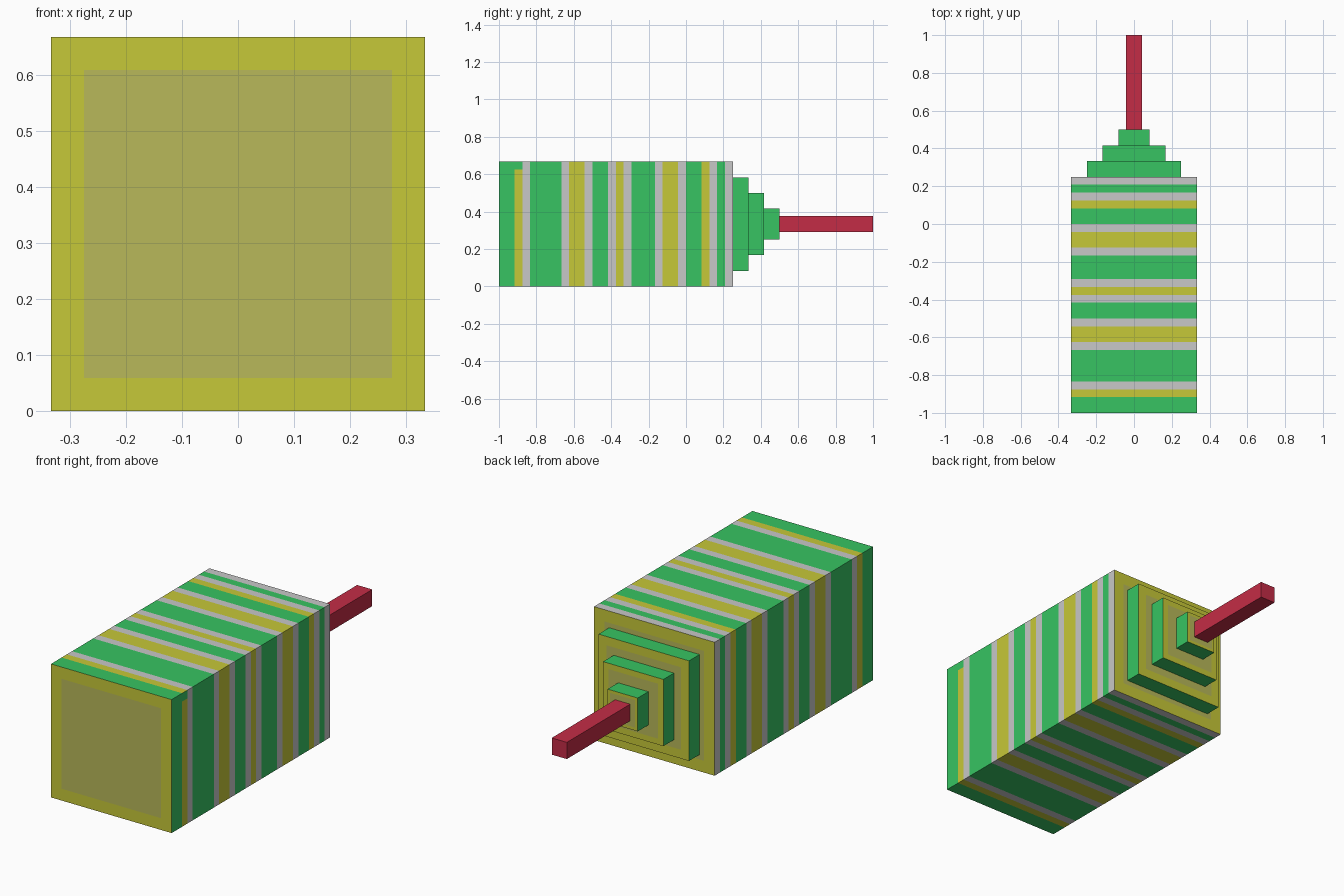
import bpy, bmesh
from mathutils import Matrix, Vector

cube = bpy.data.objects.get("Cube")
if cube:
    bpy.data.objects.remove(cube, do_unlink=True)

U = 1 / 24          # grid unit shared by all parts
MID = 8 * U         # height of the central axis


def material(name, srgb):
    lin = [((c / 255 + 0.055) / 1.055) ** 2.4 for c in srgb] + [1]
    m = bpy.data.materials.new(name)
    m.use_nodes = True
    m.diffuse_color = lin
    m.node_tree.nodes["Principled BSDF"].inputs["Base Color"].default_value = lin
    return m


MATS = [material("green", (55, 196, 98)), material("light grey", (200, 200, 200)),
        material("yellow", (198, 200, 56)), material("olive grey", (184, 184, 90)),
        material("red", (196, 44, 70))]
GREEN, GREY, YELLOW, OLIVE, RED = range(5)


def box(half, y0, y1):
    """Square bar along y, sizes in grid units."""
    bm = bmesh.new()
    bmesh.ops.create_cube(bm, size=1, matrix=Matrix.Translation((0, (y0 + y1) / 2 * U, MID))
                          @ Matrix.Diagonal((2 * half * U, (y1 - y0) * U, 2 * half * U, 1)))
    bm.normal_update()
    return bm


def end_panels(bm, half):
    """Yellow end faces with an inset olive square."""
    ends = [f for f in bm.faces if abs(f.normal.y) > 0.9]
    rims = bmesh.ops.inset_individual(bm, faces=ends, thickness=half * U / 4)["faces"]
    for f in rims:
        f.material_index = YELLOW
    for f in ends:
        f.material_index = OLIVE


def cut(bm, faces, co, no):
    geom = set(faces)
    for f in faces:
        geom.update(f.edges, f.verts)
    bmesh.ops.bisect_plane(bm, geom=list(geom), plane_co=co, plane_no=no)


def finish(name, bm):
    me = bpy.data.meshes.new(name)
    bm.to_mesh(me)
    bm.free()
    for m in MATS:
        me.materials.append(m)
    ob = bpy.data.objects.new(name, me)
    bpy.context.collection.objects.link(ob)


# Striped body: one letter per grid unit, front to back
stripes = "GGYSGGGGSYYSGGSYSGGGSYYSGGYSGS"
code = {"G": GREEN, "S": GREY, "Y": YELLOW}
body = box(8, -24, 6)
for i in range(1, len(stripes)):
    if stripes[i] != stripes[i - 1]:
        cut(body, list(body.faces), (0, (i - 24) * U, 0), (0, 1, 0))
body.normal_update()
# the front yellow stripe stops short of the top on the left side
short = [f for f in body.faces if f.normal.x > 0.9
         and -22 * U < f.calc_center_median().y < -21 * U]
cut(body, short, (0, 0, 15 * U), (0, 0, 1))
for f in body.faces:
    c = f.calc_center_bounds()
    if abs(f.normal.y) < 0.9:
        f.material_index = code[stripes[min(29, int(c.y / U + 24))]]
    if f.normal.x > 0.9 and c.z > 15 * U:
        f.material_index = GREEN
end_panels(body, 8)
finish("striped_body", body)

# Stepped tiers narrowing towards the back
for n, half in enumerate((6, 4, 2)):
    tier = box(half, 6 + 2 * n, 8 + 2 * n)
    hidden = [f for f in tier.faces if f.normal.y < -0.9]
    bmesh.ops.delete(tier, geom=hidden, context="FACES_ONLY")
    end_panels(tier, half)
    finish(f"tier_{n + 1}", tier)

# Rod at the back
rod = box(1, 12, 24)
for f in rod.faces:
    f.material_index = RED
finish("rod", rod)
